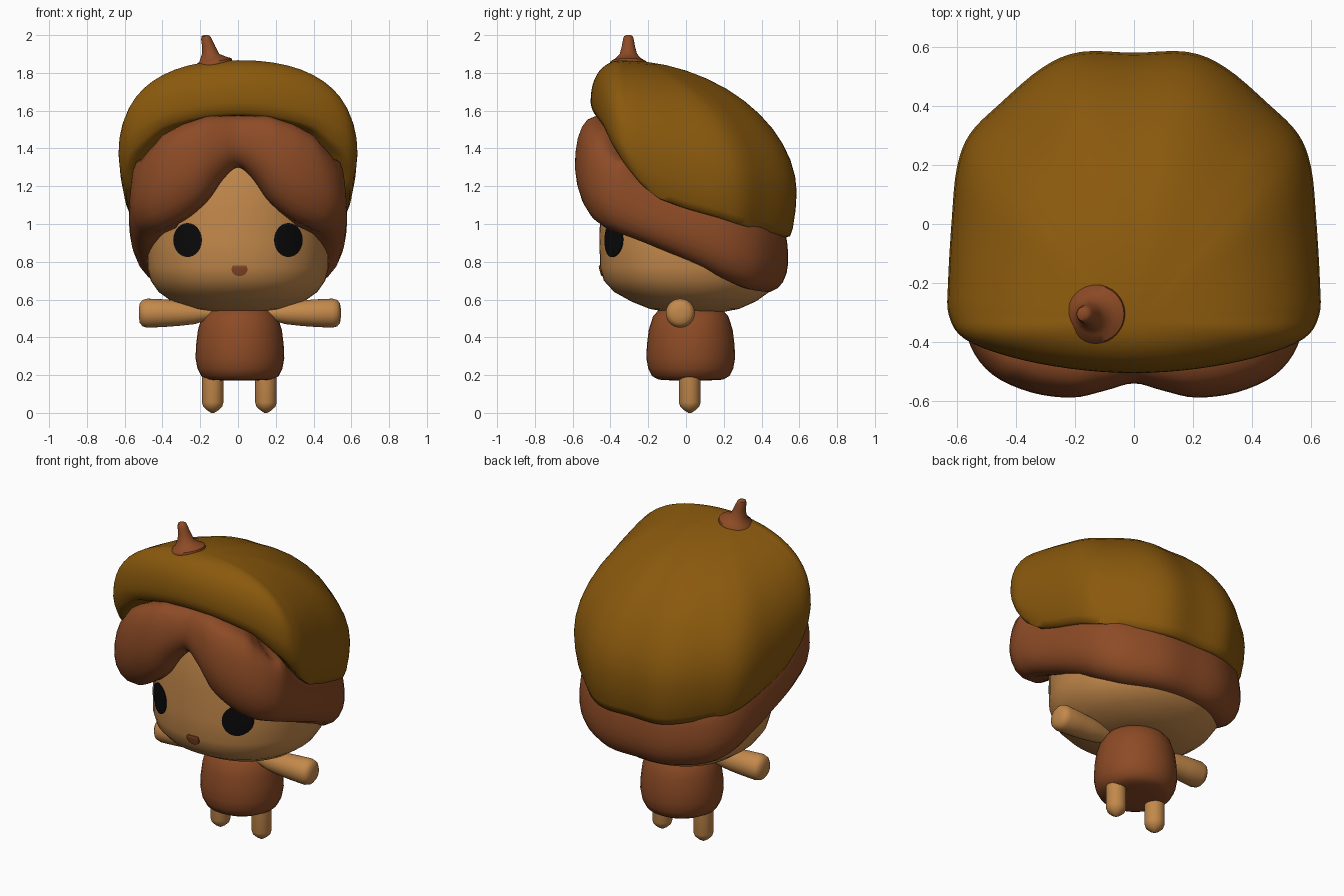
import bpy, bmesh, math
from mathutils import Vector

if "Cube" in bpy.data.objects:
    bpy.data.objects.remove(bpy.data.objects["Cube"])


def material(name, rgb):
    m = bpy.data.materials.new(name)
    m.diffuse_color = (*rgb, 1)
    m.use_nodes = True
    m.node_tree.nodes["Principled BSDF"].inputs["Base Color"].default_value = m.diffuse_color
    return m


SKIN = material("tan skin", (0.55, 0.25, 0.07))
BROWN = material("reddish brown", (0.265, 0.07, 0.019))
MUSTARD = material("mustard brown", (0.255, 0.1, 0.004))
BLACK = material("black", (0.003, 0.003, 0.003))


def loft(name, rings, mat, angle=45, close=(True, True)):
    """Skin a list of equal-length closed rings, capping the ends."""
    bm = bmesh.new()
    loops = [[bm.verts.new(p) for p in r] for r in rings]
    n = len(rings[0])
    for a, b in zip(loops, loops[1:]):
        for i in range(n):
            j = (i + 1) % n
            bm.faces.new((a[i], a[j], b[j], b[i]))
    if close[0]:
        bm.faces.new(loops[0][::-1])
    if close[1]:
        bm.faces.new(loops[-1])
    bmesh.ops.remove_doubles(bm, verts=bm.verts, dist=0.0005)
    bmesh.ops.recalc_face_normals(bm, faces=bm.faces)
    me = bpy.data.meshes.new(name)
    bm.to_mesh(me)
    bm.free()
    ob = bpy.data.objects.new(name, me)
    bpy.context.collection.objects.link(ob)
    me.materials.append(mat)
    bpy.ops.object.select_all(action='DESELECT')
    ob.select_set(True)
    bpy.context.view_layer.objects.active = ob
    bpy.ops.object.shade_smooth_by_angle(angle=math.radians(angle))
    return ob


def lerp(table, t):
    """Piecewise linear lookup of (key, value...) rows."""
    if t <= table[0][0]:
        return table[0][1:]
    for a, b in zip(table, table[1:]):
        if t <= b[0]:
            f = (t - a[0]) / (b[0] - a[0])
            return tuple(u + (v - u) * f for u, v in zip(a[1:], b[1:]))
    return table[-1][1:]


def outline(half, steps=4):
    """Mirror a half outline in x and smooth it with a Catmull-Rom curve."""
    pts = [Vector(p) for p in half]
    pts += [Vector((-p[0], p[1], p[2])) for p in half[-2:0:-1]]
    n, out = len(pts), []
    for i in range(n):
        a, b, c, d = (pts[(i + k) % n] for k in (-1, 0, 1, 2))
        for s in range(steps):
            t = s / steps
            out.append(0.5 * (2 * b + (c - a) * t + (2 * a - 5 * b + 4 * c - d) * t * t
                              + (3 * b - a - 3 * c + d) * t ** 3))
    return out


def circle(r, n=32):
    return [(r * math.cos(2 * math.pi * i / n), r * math.sin(2 * math.pi * i / n)) for i in range(n)]


def upright(name, centre, profile, mat):
    """Turned part from (radius, z) pairs."""
    return loft(name, [[(centre[0] + u, centre[1] + v, z) for u, v in circle(r)]
                       for r, z in profile], mat)


# Head: rounded sections (z, half width, front, back)
HEAD = [(0.535, 0.14, -0.10, 0.20), (0.55, 0.24, -0.19, 0.28), (0.59, 0.35, -0.29, 0.37),
        (0.64, 0.42, -0.38, 0.44), (0.70, 0.462, -0.435, 0.475), (0.77, 0.48, -0.455, 0.485),
        (0.90, 0.48, -0.458, 0.485), (1.08, 0.47, -0.455, 0.46), (1.25, 0.43, -0.445, 0.40),
        (1.42, 0.34, -0.40, 0.28), (1.55, 0.2, -0.3, 0.1)]
P = 2.15


def signed_pow(v, e):
    return math.copysign(abs(v) ** e, v)


def head_ring(z, w, f, b):
    c, h = (f + b) / 2, (b - f) / 2
    return [(w * signed_pow(u, 2 / P), c + h * signed_pow(v, 2 / P), z) for u, v in circle(1, 48)]


def face_y(x, z):
    w, f, b = lerp(HEAD, z)
    return (f + b) / 2 - (b - f) / 2 * (1 - abs(x / w) ** P) ** (1 / P)


loft("head", [head_ring(*r) for r in HEAD], SKIN)


# Eyes and mouth: thin plates wrapped on the face
def face_plate(name, cx, cz, rx, rz, mat, top=1.0):
    rings = []
    for s, lift in ((1, -0.002), (1, 0.006), (0.66, 0.007), (0.33, 0.007), (0, 0.007)):
        ring = []
        for u, v in circle(s, 28):
            x, z = cx + rx * u, cz + rz * min(v, top * s)
            ring.append((x, face_y(x, z) - lift, z))
        rings.append(ring)
    loft(name, rings, mat, close=(False, False))


for side, label in ((-1, "left"), (1, "right")):
    face_plate(label + "_eye", side * 0.267, 0.915, 0.076, 0.09, BLACK)
face_plate("mouth", 0.008, 0.76, 0.042, 0.036, BROWN, 0.6)

# Cap: outline seen from above, lower rim and widest height both set by y
CAP = [(0, -0.505, 0), (0.217, -0.49, 0), (0.42, -0.45, 0), (0.573, -0.39, 0), (0.627, -0.31, 0),
       (0.63, -0.2, 0), (0.617, 0.02, 0), (0.60, 0.19, 0), (0.556, 0.305, 0), (0.455, 0.407, 0),
       (0.31, 0.53, 0), (0.18, 0.583, 0), (0, 0.58, 0)]
RIM = [(-0.51, 1.58), (-0.45, 1.5), (-0.41, 1.41), (-0.35, 1.32), (-0.25, 1.2), (-0.15, 1.13),
       (0, 1.08), (0.2, 1.03), (0.35, 0.98), (0.58, 0.93)]
EQUATOR = [(-0.51, 1.65), (-0.4, 1.5), (-0.3, 1.38), (0, 1.28), (0.3, 1.22), (0.58, 1.17)]
ROUND = [(-0.35, 2.3), (0, 2.1), (0.3, 1.9)]
APEX = Vector((0, -0.33, 1.867))
cap_line = outline(CAP)
rings = []
for s, f in ((0.65, 0), (0.9, 0), (0.94, 0.02), (0.965, 0.2), (0.99, 0.6)):
    ring = []
    for p in cap_line:
        lo, hi = lerp(RIM, p.y)[0], lerp(EQUATOR, p.y)[0]
        ring.append((p.x * s, p.y * s, lo + (hi - lo) * f))
    rings.append(ring)
for k in range(13):
    a = math.pi / 2 * k / 12
    ring = []
    for p in cap_line:
        hi, e = lerp(EQUATOR, p.y)[0], 2 / lerp(ROUND, p.y)[0]
        u, v = (0 if k == 12 else math.cos(a) ** e), math.sin(a) ** e
        ring.append((p.x * u, APEX.y + (p.y - APEX.y) * u, hi + (APEX.z - hi) * v))
    rings.append(ring)
loft("cap", rings, MUSTARD, 60, (True, False))

# Hair: parted fringe and band below the cap, points are (x, y, lower edge height)
HAIR = [(0, -0.54, 1.30), (0.10, -0.565, 1.235), (0.21, -0.588, 1.12), (0.35, -0.57, 1.03),
        (0.48, -0.51, 0.975), (0.555, -0.41, 0.945), (0.575, -0.28, 0.905), (0.575, -0.1, 0.845),
        (0.565, 0.1, 0.77), (0.53, 0.27, 0.70), (0.43, 0.41, 0.655), (0.22, 0.525, 0.64),
        (0, 0.54, 0.64)]
FRINGE_TOP = [(0, 1.575), (0.2, 1.57), (0.35, 1.53), (0.45, 1.49), (0.52, 1.41), (0.56, 1.34)]
hair_line = outline(HAIR)
rings = []
# each ring: scale at the sides and back, scale at the front, height fraction
for s, sf, f in ((0.7, 0.7, 0.03), (0.82, 0.82, 0), (0.9, 0.9, 0.06), (0.95, 0.95, 0.15),
                 (0.985, 0.985, 0.28), (1, 1, 0.42), (1, 0.995, 0.58), (0.99, 0.975, 0.74),
                 (0.975, 0.94, 0.87), (0.95, 0.89, 0.96), (0.92, 0.82, 1.0), (0.6, 0.6, 1.04)):
    ring = []
    for p in hair_line:
        top = lerp(RIM, p.y * 0.93)[0] + 0.05
        if p.y < -0.25:
            top = min(top, lerp(FRINGE_TOP, abs(p.x))[0])
        k = s + (sf - s) * min(1, max(0, (-p.y - 0.38) / 0.12))
        ring.append((p.x * k, p.y * k, p.z + (top - p.z) * f))
    rings.append(ring)
loft("hair", rings, BROWN, 60)

# Stem: flared, leaning knob on the cap
STEM = [(0.09, 1.81, 0), (0.1, 1.845, 0), (0.096, 1.858, 0), (0.07, 1.873, -0.005),
        (0.046, 1.90, -0.015), (0.035, 1.94, -0.025), (0.029, 1.975, -0.036),
        (0.024, 1.993, -0.04), (0.012, 2.0, -0.04)]
loft("cap_stem", [[(-0.13 + dx + u, -0.305 + v, z + (0.2 * u if r > 0.06 else 0))
                   for u, v in circle(r)] for r, z, dx in STEM], BROWN)

# Body
upright("body", (0.01, 0.025), [(0.1, 0.172), (0.17, 0.176), (0.205, 0.195), (0.225, 0.235),
                                (0.235, 0.29), (0.232, 0.36), (0.222, 0.44), (0.2, 0.51),
                                (0.165, 0.55), (0.1, 0.57)], BROWN)

# Arms and legs
ARM = [(0.1, 0.03), (0.19, 0.043), (0.24, 0.058), (0.32, 0.067), (0.40, 0.073), (0.49, 0.077),
       (0.515, 0.07), (0.53, 0.052), (0.535, 0.02)]
for side, label in ((-1, "left"), (1, "right")):
    loft(label + "_arm", [[(0.01 + side * d, -0.03 + u, 0.528 + v) for u, v in circle(r)]
                          for d, r in ARM], SKIN)
    upright(label + "_leg", (0.007 + side * 0.141, 0.02),
            [(0.008, 0), (0.03, 0.014), (0.05, 0.033), (0.057, 0.055), (0.057, 0.25)], SKIN)
